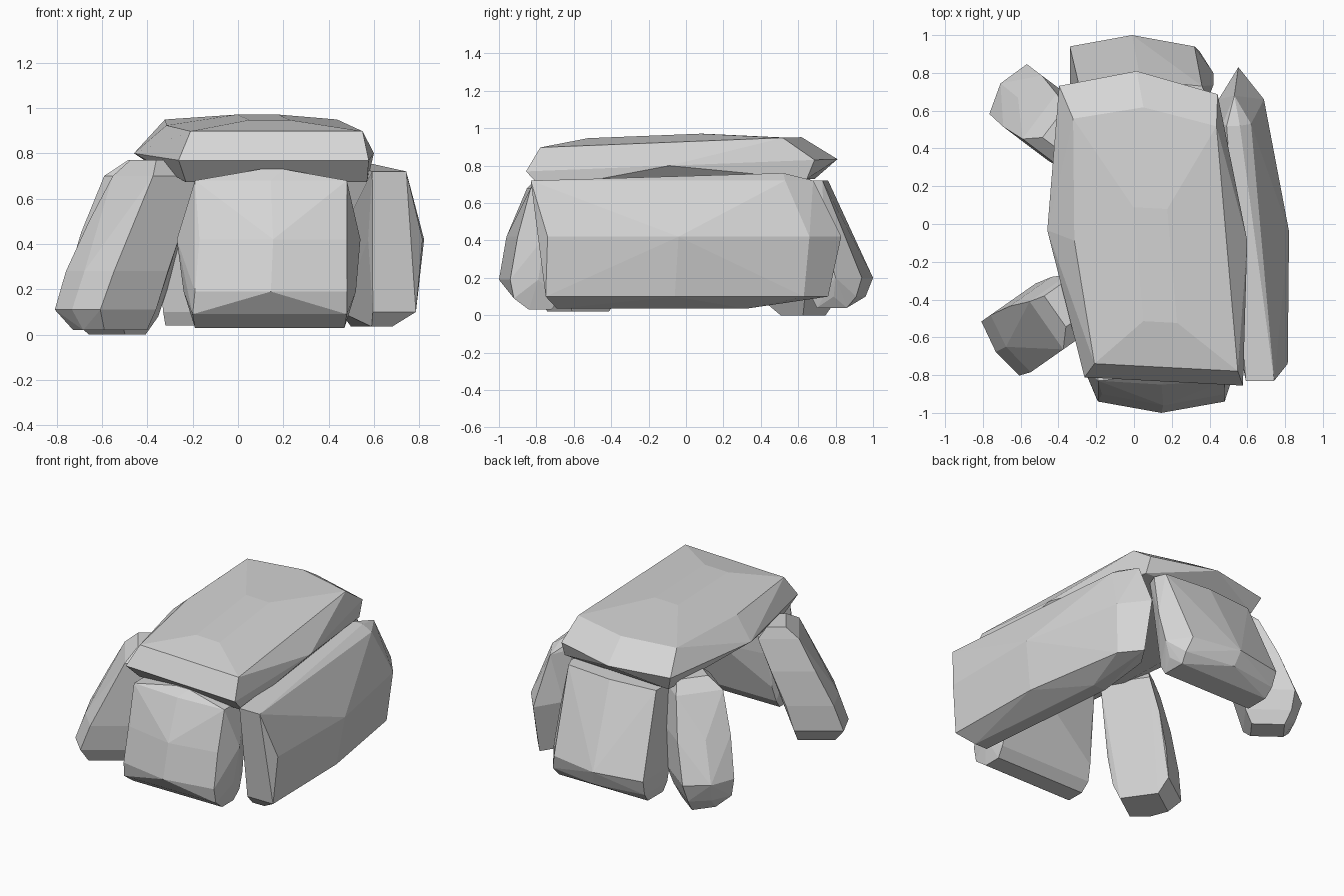
import bpy
import bmesh
from math import radians
from mathutils import Euler, Matrix, Vector

default_cube = bpy.data.objects.get("Cube")
if default_cube:
    bpy.data.objects.remove(default_cube, do_unlink=True)


def make_material(name, colour):
    material = bpy.data.materials.new(name)
    material.use_nodes = True
    material.diffuse_color = colour
    material.node_tree.nodes["Principled BSDF"].inputs["Base Color"].default_value = colour
    return material


stone_grey = make_material("stone grey", (0.67, 0.67, 0.67, 1))


def layer(z, left, right, front, back, out_left=0, out_right=0, out_front=0, out_back=0):
    """Horizontal slice of a stone: four corners with midpoints pushed outwards."""
    middle_x = (left + right) / 2
    middle_y = (front + back) / 2
    corners = [(x, y) for x in (left, right) for y in (front, back)]
    sides = [(left - out_left, middle_y), (right + out_right, middle_y)]
    ends = [(middle_x, front - out_front), (middle_x, back + out_back)]
    return [Vector((x, y, z)) for x, y in corners + sides + ends]


def make_stone(name, layers, location=(0, 0, 0), pitch=0, yaw=0, skew=0):
    """Wrap a faceted skin around stacked slices and set the stone in place."""
    shear = Matrix(((1, -skew, 0), (0, 1, 0), (0, 0, 1)))
    turn = Euler((radians(pitch), 0, radians(yaw))).to_matrix() @ shear
    bm = bmesh.new()
    for points in layers:
        for point in points:
            bm.verts.new(turn @ point + Vector(location))
    hull = bmesh.ops.convex_hull(bm, input=bm.verts)
    loose = set(hull["geom_interior"]) | set(hull["geom_unused"])
    unused = [item for item in loose if isinstance(item, bmesh.types.BMVert)]
    bmesh.ops.delete(bm, geom=unused, context="VERTS")
    bmesh.ops.dissolve_limit(bm, angle_limit=radians(3), verts=bm.verts, edges=bm.edges)
    bmesh.ops.recalc_face_normals(bm, faces=bm.faces)
    mesh = bpy.data.meshes.new(name)
    bm.to_mesh(mesh)
    bm.free()
    mesh.materials.append(stone_grey)
    stone = bpy.data.objects.new(name, mesh)
    bpy.context.collection.objects.link(stone)


# Roof slab, slightly skewed and raised towards the back
make_stone("roof_slab", [
    layer(-0.11, -0.38, 0.42, -0.68, 0.72),
    layer(-0.01, -0.42, 0.42, -0.77, 0.765, out_left=0.13, out_right=0.09, out_back=0.1),
    layer(0.115, -0.36, 0.4, -0.69, 0.6, out_left=0.05, out_right=0.02, out_back=0.08),
    layer(0.155, -0.08, 0.1, -0.45, 0.15),
], location=(0.09, -0.06, 0.81), pitch=2.3, yaw=-3, skew=0.14)

# Upright slab closing the front
make_stone("front_slab", [
    layer(0.03, -0.19, 0.47, -0.84, -0.72),
    layer(0.09, -0.2, 0.48, -0.92, -0.67),
    layer(0.19, -0.19, 0.48, -0.94, -0.64, out_left=0.05, out_right=0.04, out_front=0.06),
    layer(0.42, -0.17, 0.48, -0.9, -0.61, out_left=0.1, out_right=0.06, out_front=0.06, out_back=0.04),
    layer(0.68, -0.19, 0.48, -0.83, -0.6, out_front=0.02),
    layer(0.73, 0.1, 0.2, -0.8, -0.65),
])

# Upright slab closing the back
make_stone("back_slab", [
    layer(0.04, -0.32, 0.34, 0.7, 0.86),
    layer(0.1, -0.33, 0.35, 0.67, 0.91, out_right=0.03, out_back=0.05),
    layer(0.2, -0.34, 0.32, 0.66, 0.94, out_right=0.1, out_back=0.06),
    layer(0.42, -0.32, 0.34, 0.62, 0.85, out_right=0.08, out_back=0.05),
    layer(0.72, -0.29, 0.36, 0.58, 0.73, out_right=0.03, out_back=0.03),
])

# Long wall slab on the left
make_stone("left_wall_slab", [
    layer(0.035, -0.09, 0, -0.66, 0.35),
    layer(0.1, -0.09, 0.1, -0.72, 0.66, out_left=0.08, out_right=0.05, out_back=0.13),
    layer(0.42, -0.11, 0.13, -0.71, 0.69, out_left=0.07, out_right=0.07, out_front=0.05, out_back=0.17),
    layer(0.72, -0.1, 0.05, -0.8, 0.56, out_back=0.15),
    layer(0.76, -0.08, -0.01, 0.25, 0.55),
], location=(0.62, -0.03, 0), skew=0.09)

# Two narrow stones leaning against the roof on the right
make_stone("front_leaning_stone", [
    layer(0.02, -0.2, 0.03, -0.13, 0.11, out_left=0.03),
    layer(0.11, -0.25, 0.05, -0.17, 0.18, out_left=0.03),
    layer(0.28, -0.19, 0.1, -0.19, 0.18, out_left=0.03),
    layer(0.5, -0.08, 0.19, -0.19, 0.16),
    layer(0.7, 0.02, 0.27, -0.19, 0.12),
    layer(0.77, 0.1, 0.22, -0.1, 0.1),
], location=(-0.5, -0.52, 0), yaw=35)

make_stone("back_leaning_stone", [
    layer(0, -0.16, 0.04, -0.05, 0.1),
    layer(0.08, -0.2, 0.08, -0.14, 0.14, out_left=0.03),
    layer(0.2, -0.22, 0.1, -0.15, 0.18, out_left=0.05),
    layer(0.45, -0.12, 0.18, -0.16, 0.18, out_left=0.03),
    layer(0.7, 0, 0.26, -0.15, 0.15),
    layer(0.77, 0.08, 0.22, -0.08, 0.12),
], location=(-0.5, 0.57, 0), yaw=-37)
